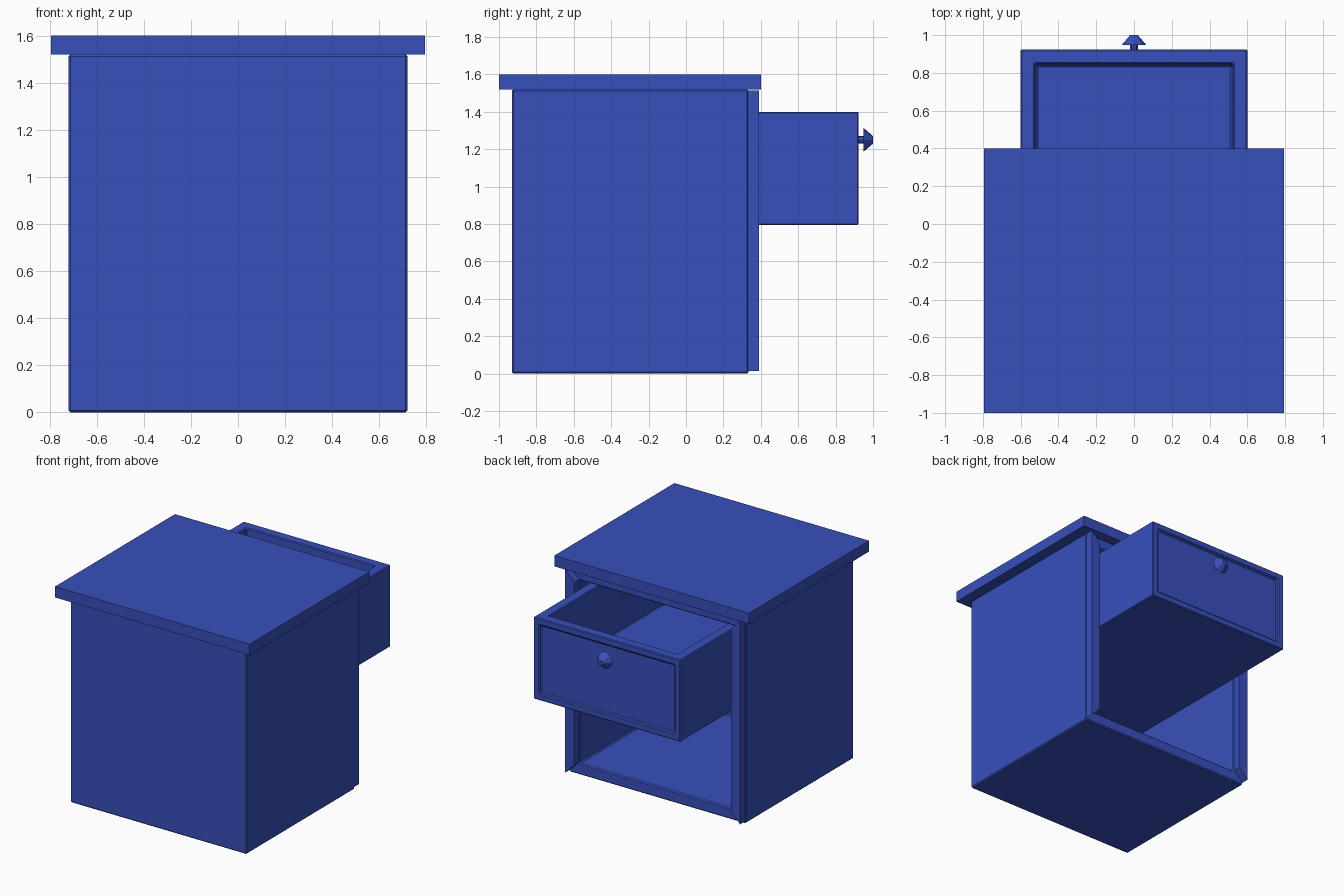
import bpy, bmesh
from math import radians
from mathutils import Vector, Matrix

if "Cube" in bpy.data.objects:
    bpy.data.objects.remove(bpy.data.objects["Cube"])

blue = bpy.data.materials.new("blue_paint")
blue.diffuse_color = (0.04, 0.08, 0.5, 1)
blue.use_nodes = True
blue.node_tree.nodes["Principled BSDF"].inputs["Base Color"].default_value = blue.diffuse_color


def finish(name, bm, bevel=0):
    bmesh.ops.recalc_face_normals(bm, faces=bm.faces[:])
    me = bpy.data.meshes.new(name)
    bm.to_mesh(me)
    bm.free()
    ob = bpy.data.objects.new(name, me)
    bpy.context.collection.objects.link(ob)
    me.materials.append(blue)
    if bevel:
        mod = ob.modifiers.new("edge_bevel", 'BEVEL')
        mod.width = bevel
        mod.segments = 1
        mod.limit_method = 'ANGLE'
        mod.angle_limit = radians(40)
    return ob


def box(lo, hi):
    bm = bmesh.new()
    lo, hi = Vector(lo), Vector(hi)
    size = hi - lo
    bmesh.ops.create_cube(bm, size=1, matrix=Matrix.Translation((lo + hi) / 2) @ Matrix.Diagonal((*size, 1)))
    return bm


def recess(bm, direction, border, depth, taper):
    """Inset the outer face that points along direction and push it inward."""
    d = Vector(direction)
    bm.normal_update()
    face = max((f for f in bm.faces if f.normal.dot(d) > 0.9),
               key=lambda f: f.calc_center_median().dot(d))
    bmesh.ops.inset_region(bm, faces=[face], thickness=border, use_even_offset=True)
    bmesh.ops.inset_region(bm, faces=[face], thickness=taper, use_even_offset=True)
    bmesh.ops.translate(bm, verts=face.verts[:], vec=-d * depth)


# Cabinet shell, open towards +y
bm = box((-0.72, -0.93, 0), (0.72, 0.335, 1.52))
recess(bm, (0, 1, 0), 0.085, 1.18, 0.004)
finish("cabinet_body", bm, 0.008)

# Overhanging top slab
finish("top_slab", box((-0.795, -1, 1.52), (0.795, 0.4, 1.6)))

# Mitred posts standing proud of the opening's sides
for side, label in ((-1, "left"), (1, "right")):
    bm = bmesh.new()
    outline = [(0.715, 0.015), (0.715, 1.515), (0.64, 1.44), (0.64, 0.09)]
    face = bm.faces.new([bm.verts.new((side * x, 0.325, z)) for x, z in outline])
    ext = bmesh.ops.extrude_face_region(bm, geom=[face])
    moved = [g for g in ext["geom"] if isinstance(g, bmesh.types.BMVert)]
    bmesh.ops.translate(bm, verts=moved, vec=(0, 0.065, 0))
    finish(label + "_post", bm)

# Pulled-out drawer with open top and recessed front panel
bm = box((-0.6, -0.7, 0.795), (0.6, 0.923, 1.4))
recess(bm, (0, 0, 1), 0.075, 0.42, 0.01)
recess(bm, (0, 1, 0), 0.048, 0.015, 0.004)
finish("drawer", bm, 0.006)

# Eight-sided knob: stem plus flared, blunt cone
bm = bmesh.new()
rot = Matrix.Rotation(radians(-90), 4, 'X')
for r1, r2, y0, y1 in ((0.02, 0.02, 0.90, 0.95), (0.065, 0.02, 0.948, 1.0)):
    bmesh.ops.create_cone(bm, cap_ends=True, segments=8, radius1=r1, radius2=r2, depth=y1 - y0,
                          matrix=Matrix.Translation((0, (y0 + y1) / 2, 1.25)) @ rot)
finish("drawer_knob", bm)
